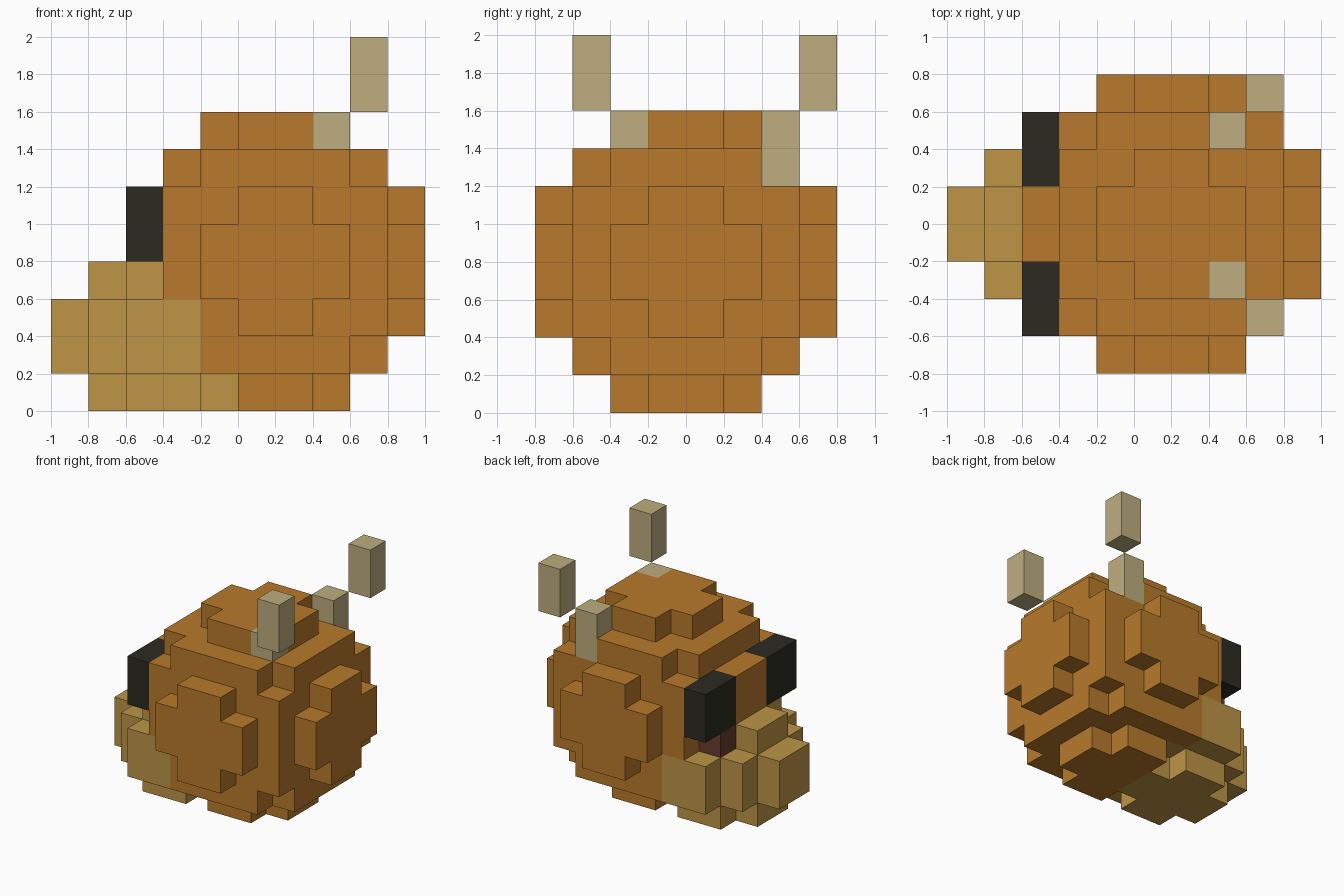
import bpy
import bmesh
from mathutils import Vector

CELL = 0.2

if "Cube" in bpy.data.objects:
    bpy.data.objects.remove(bpy.data.objects["Cube"], do_unlink=True)

COLOURS = {
    "body": ("orange_brown", (0.479, 0.195, 0.025)),
    "muzzle": ("tan", (0.515, 0.301, 0.061)),
    "horns": ("pale_horn", (0.515, 0.423, 0.209)),
    "eyes": ("near_black", (0.025, 0.024, 0.015)),
    "mouth": ("dark_red_brown", (0.141, 0.045, 0.026)),
}

blocks = {}  # grid cell -> part name; later parts replace earlier ones


def ball(part, centre, radius_sq, z_scale=1.0):
    """Fill every cell whose middle lies inside a (flattened) sphere."""
    for x in range(-5, 5):
        for y in range(-4, 4):
            for z in range(10):
                d = Vector((x + 0.5, y + 0.5, z + 0.5)) - Vector(centre)
                d.z *= z_scale
                if d.length_squared <= radius_sq:
                    blocks[x, y, z] = part


def box(part, low, size):
    """Fill a box of cells."""
    for i in range(size[0]):
        for j in range(size[1]):
            for k in range(size[2]):
                blocks[low[0] + i, low[1] + j, low[2] + k] = part


def make_material(name, rgb):
    mat = bpy.data.materials.new(name)
    mat.use_nodes = True
    mat.diffuse_color = (*rgb, 1)
    bsdf = next(n for n in mat.node_tree.nodes if n.type == "BSDF_PRINCIPLED")
    bsdf.inputs["Base Color"].default_value = (*rgb, 1)
    return mat


def build(part):
    """Make the exposed skin of one part's cells."""
    bm = bmesh.new()
    for cell, owner in blocks.items():
        if owner != part:
            continue
        middle = Vector(cell) + Vector((0.5, 0.5, 0.5))
        for axis in range(3):
            for sign in (-1, 1):
                n = Vector((0, 0, 0))
                n[axis] = sign
                if tuple(int(c + d) for c, d in zip(cell, n)) in blocks:
                    continue
                u = Vector((0, 0, 0))
                u[(axis + 1) % 3] = 1
                v = n.cross(u)
                corners = [(-1, -1), (1, -1), (1, 1), (-1, 1)]
                bm.faces.new([bm.verts.new((middle + (n + a * u + b * v) / 2) * CELL)
                              for a, b in corners])
    bmesh.ops.remove_doubles(bm, verts=bm.verts, dist=0.001)
    bmesh.ops.dissolve_limit(bm, angle_limit=0.01, verts=bm.verts, edges=bm.edges)
    mesh = bpy.data.meshes.new(part)
    bm.to_mesh(mesh)
    bm.free()
    mesh.materials.append(make_material(*COLOURS[part]))
    bpy.context.collection.objects.link(bpy.data.objects.new(part, mesh))


# Round body and flattened muzzle
ball("body", (1, 0, 4), 16)
ball("muzzle", (-2, 0, 2), 7.2, z_scale=1.2)

# Mouth corner on one side only
box("mouth", (-3, 1, 3), (1, 1, 1))

# Eyes
for y in (-3, 1):
    box("eyes", (-3, y, 4), (1, 2, 2))

# Stepped horns: lower piece, then upper piece one cell out and back
for y, out in ((-2, -1), (2, 1)):
    box("horns", (2, y, 6), (1, 1, 2))
    box("horns", (3, y + out, 8), (1, 1, 2))

for part_name in COLOURS:
    build(part_name)
